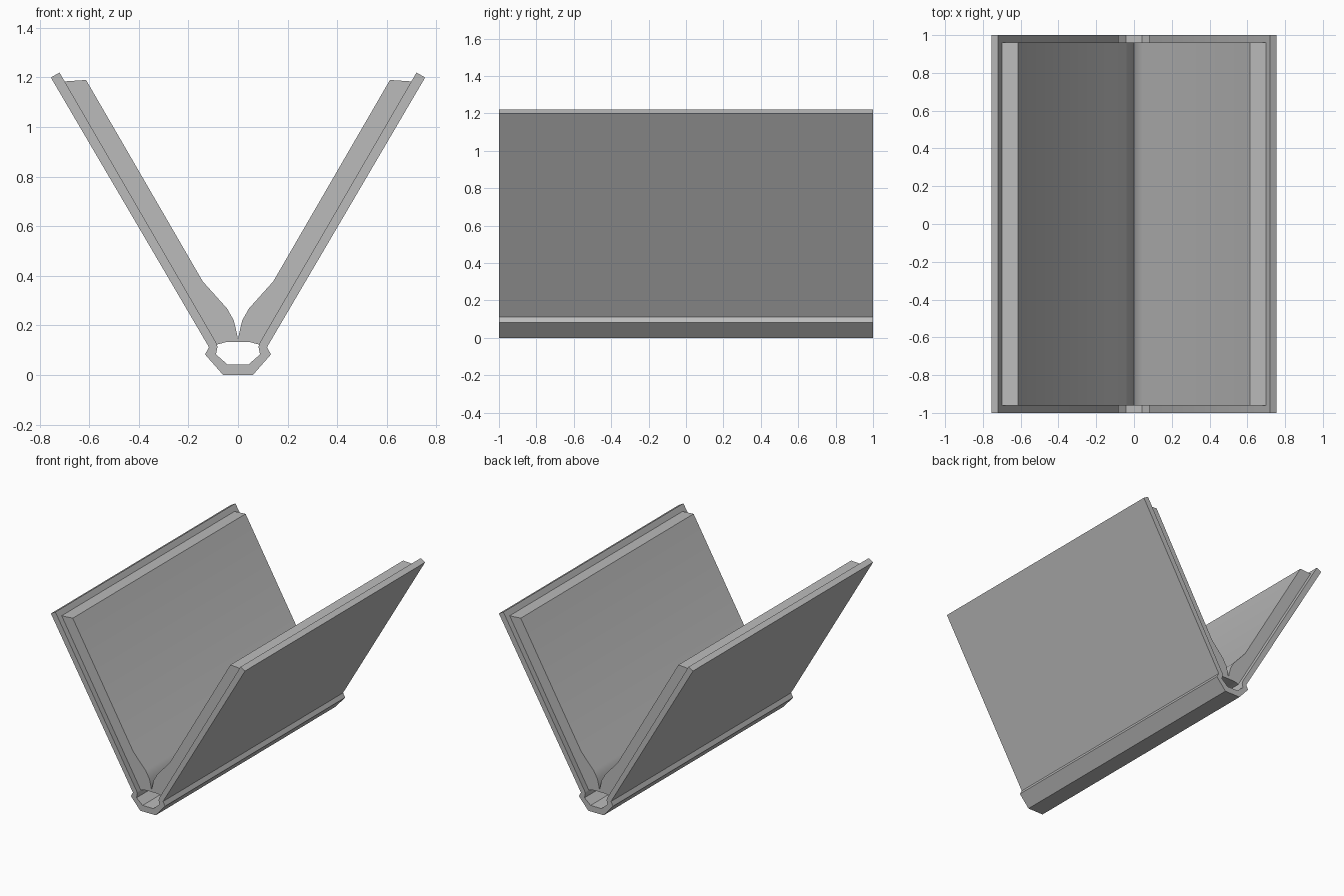
import bpy
import bmesh
import math

cube = bpy.data.objects.get("Cube")
if cube:
    bpy.data.objects.remove(cube, do_unlink=True)

# One plain grey for cover and pages
grey = bpy.data.materials.new("plain grey")
grey.use_nodes = True
colour = (0.5, 0.5, 0.5, 1)
grey.diffuse_color = colour
grey.node_tree.nodes["Principled BSDF"].inputs["Base Color"].default_value = colour


def prism(name, profile, half_length):
    """Extrude a closed x-z profile along y, with smooth shading on gentle bends."""
    bm = bmesh.new()
    cap = bm.faces.new([bm.verts.new((x, -half_length, z)) for x, z in profile])
    ext = bmesh.ops.extrude_face_region(bm, geom=[cap])
    moved = [v for v in ext["geom"] if isinstance(v, bmesh.types.BMVert)]
    bmesh.ops.translate(bm, verts=moved, vec=(0, 2 * half_length, 0))
    # Extrusion may keep or drop the source cap; ensure both ends are closed
    bmesh.ops.holes_fill(bm, edges=[e for e in bm.edges if e.is_boundary], sides=0)
    bmesh.ops.recalc_face_normals(bm, faces=bm.faces)
    mesh = bpy.data.meshes.new(name)
    bm.to_mesh(mesh)
    bm.free()
    mesh.materials.append(grey)
    obj = bpy.data.objects.new(name, mesh)
    bpy.context.collection.objects.link(obj)
    bpy.ops.object.select_all(action="DESELECT")
    obj.select_set(True)
    bpy.context.view_layer.objects.active = obj
    bpy.ops.object.shade_smooth_by_angle(angle=math.radians(30))
    return obj


def mirrored(points):
    return points + [(-x, z) for x, z in reversed(points)]


# Cover: two boards joined by an angular hollow spine
outer = [(0.06, 0), (0.133, 0.083), (0.117, 0.112), (0.755, 1.2), (0.72, 1.22)]
inner = [(0.085, 0.125), (0.083, 0.112), (0.089, 0.083), (0.042, 0.042)]
prism("cover", mirrored(outer + inner), 1)

# Page blocks: curl down into the gutter, slightly shorter than the cover
pages = [(0.088, 0.13), (0.702, 1.184), (0.613, 1.19), (0.142, 0.377),
         (0.044, 0.268), (0.017, 0.22), (0.004, 0.165), (0, 0.145), (0.05, 0.143)]
prism("left_pages", pages, 0.96)
prism("right_pages", [(-x, z) for x, z in pages], 0.96)

# Binding strip: thin arched band under the pages
strip = [(0, 0.133), (0.05, 0.132), (0.088, 0.122), (0.088, 0.13), (0.05, 0.143), (0, 0.145)]
prism("binding_strip", strip + [(-x, z) for x, z in strip[-2:0:-1]], 0.96)
